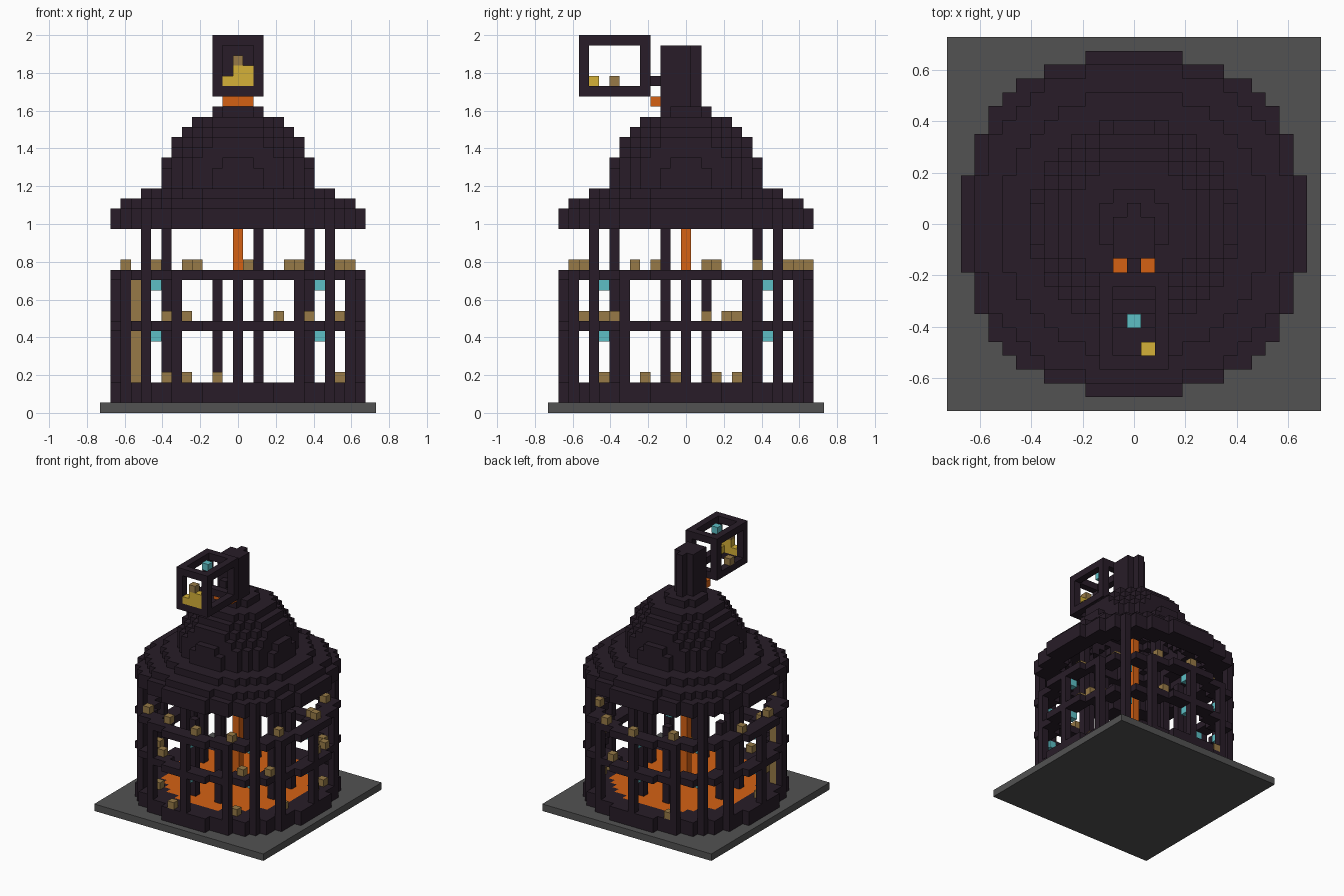
import bpy, bmesh
from mathutils import Vector

U = 2 / 37  # block size

old = bpy.data.objects.get("Cube")
if old:
    bpy.data.objects.remove(old, do_unlink=True)


def material(name, rgb):
    m = bpy.data.materials.new(name)
    m.use_nodes = True
    color = (*rgb, 1)
    m.diffuse_color = color
    m.node_tree.nodes["Principled BSDF"].inputs["Base Color"].default_value = color
    return m


DARK = material("dark stone", (.021, .012, .021))
GREY = material("grey slab", (.085, .085, .085))
ORANGE = material("orange lava", (.66, .12, .007))
BROWN = material("brown lantern", (.31, .195, .063))
YELLOW = material("yellow gold", (.66, .44, .04))
CYAN = material("cyan lamp", (.11, .52, .56))


def box(xs, ys, zs):
    """Set of cells filling inclusive ranges."""
    span = lambda r: range(r[0], r[1] + 1)
    return {(x, y, z) for x in span(xs) for y in span(ys) for z in span(zs)}


def disc(r, z0, z1):
    """Cells of a slightly squared disc."""
    p = 2.3
    limit = (r + .33) ** p
    return {c for c in box((-r, r), (-r, r), (z0, z1))
            if abs(c[0]) ** p + abs(c[1]) ** p <= limit}


def ring(r, inner, z0, z1):
    return disc(r, z0, z1) - disc(inner, z0, z1)


def dome(r, z0):
    """Cells of a half ball resting on level z0."""
    n = int(r)
    return {c for c in box((-n, n), (-n, n), (z0, z0 + n))
            if (Vector(c) - Vector((0, 0, z0))).length <= r}


def mirrored(a, b):
    """Eight-fold symmetric plan positions."""
    return {(sx * x, sy * y) for x, y in ((a, b), (b, a))
            for sx in (-1, 1) for sy in (-1, 1)}


def blocks(name, cells, mat):
    """Build one mesh from the exposed faces of a set of cells."""
    bm = bmesh.new()
    for cell in cells:
        c = Vector(cell) + Vector((0, 0, .5))
        for axis in range(3):
            for s in (-1, 1):
                n = Vector((0, 0, 0))
                n[axis] = s
                near = tuple(int(cell[i] + n[i]) for i in range(3))
                if near in cells:
                    continue
                a = Vector((0, 0, 0))
                a[(axis + 1) % 3] = .5
                b = n.cross(a)
                o = c + n * .5
                corners = (o + a + b, o - a + b, o - a - b, o + a - b)
                bm.faces.new([bm.verts.new(v * U) for v in corners])
    bmesh.ops.remove_doubles(bm, verts=bm.verts, dist=U / 100)
    me = bpy.data.meshes.new(name)
    bm.to_mesh(me)
    bm.free()
    me.materials.append(mat)
    ob = bpy.data.objects.new(name, me)
    bpy.context.collection.objects.link(ob)


def columns(plan, z0, z1):
    return {(x, y, z) for x, y in plan for z in range(z0, z1 + 1)}


# Ground slab, drum wall and balcony rings
blocks("base_slab", box((-13, 13), (-13, 13), (0, 0)), GREY)
blocks("drum_wall", ring(12, 9, 1, 2), DARK)
blocks("middle_ring", ring(12, 10, 8, 8), DARK)
blocks("upper_ring", ring(12, 10, 13, 13), DARK)

# Sixteen outer posts, of which the diagonal ones reach the roof
diagonal = mirrored(9, 9)
outer = mirrored(12, 0) | mirrored(11, 6) | diagonal
for name, low, high in (("lower", 3, 7), ("middle", 9, 12)):
    blocks(f"{name}_outer_posts", columns(outer, low, high), DARK)
    blocks(f"{name}_brown_column", columns({(-10, -6)}, low, high), BROWN)
blocks("roof_posts", columns(diagonal, 14, 17), DARK)

# Inner ring of posts, some of them carrying the dome
blocks("inner_posts", columns(mirrored(7, 2), 3, 13), DARK)
blocks("dome_posts", columns({(7, -2), (-7, -2), (2, 7), (2, -7)}, 14, 20), DARK)

# Lava pool and central stream
blocks("lava_pool", disc(9, 1, 2), ORANGE)
blocks("lava_stream", columns({(0, 0)}, 3, 28), ORANGE)

# Stepped eaves and hollow dome
blocks("eaves", ring(12, 9, 18, 19) | ring(11, 8, 20, 20) | ring(9, 6, 21, 21), DARK)
blocks("dome", dome(7.5, 22) - dome(6.4, 22), DARK)

# Chimney with bracket and spout
blocks("chimney", box((-1, 1), (-2, 0), (30, 35)) | columns({(0, 1)}, 30, 35), DARK)
blocks("bracket", {(0, -3, 32)}, DARK)
blocks("spout", box((-1, 1), (-3, -3), (30, 30)), ORANGE)

# Open cage in front of the chimney: keep only the edges of a box
lo, hi = (-2, -10, 31), (2, -4, 36)
cage = {c for c in box(*zip(lo, hi))
        if sum(c[i] in (lo[i], hi[i]) for i in range(3)) >= 2}
blocks("cage_frame", cage, DARK)
blocks("cage_gold", box((-1, 1), (-10, -10), (32, 32))
       | box((0, 1), (-10, -10), (33, 33)) | {(1, -9, 32)}, YELLOW)
blocks("cage_lanterns", {(0, -10, 34), (-2, -7, 32)}, BROWN)
blocks("cage_lamp", {(0, -7, 36)}, CYAN)

# Lamps hanging below the rings
hanging = mirrored(8, 8) | mirrored(11, 0)
blocks("hanging_lamps", columns(hanging, 7, 7) | columns(hanging, 12, 12), CYAN)

# Lanterns standing on the wall and rings
lanterns = {
    3: ((-2, -12), (6, -9), (10, -4), (10, 3), (10, 5), (-5, 11), (-7, -8), (-11, -1)),
    9: ((-5, -10), (7, -9), (10, -7), (11, 2), (11, 4), (10, 5), (4, 11), (-7, -8)),
    14: ((-8, -9), (-4, -10), (1, -11), (6, -10), (10, -5), (11, 2), (9, 7),
         (5, 11), (0, 12), (-5, 10), (-11, 3), (-11, -3)),
}
for level, plan in lanterns.items():
    blocks(f"lanterns_level_{level}", columns(set(plan), level, level), BROWN)
